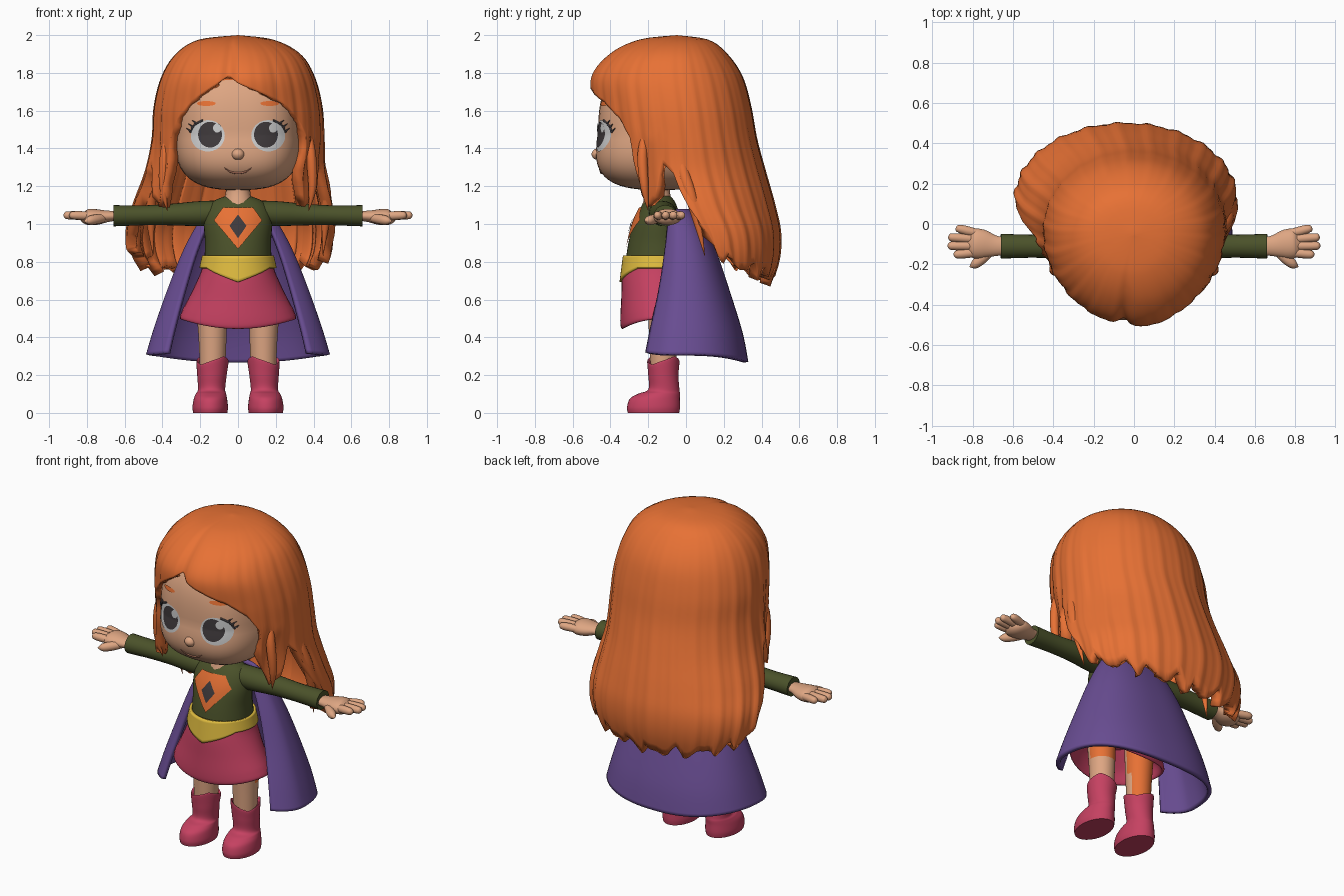
import bpy, bmesh, math
from mathutils import Vector

cube = bpy.data.objects.get("Cube")
if cube:
    bpy.data.objects.remove(cube)


def material(name, *rgb):
    m = bpy.data.materials.new(name)
    m.use_nodes = True
    m.diffuse_color = (*rgb, 1)
    m.node_tree.nodes["Principled BSDF"].inputs["Base Color"].default_value = (*rgb, 1)
    return m


ORANGE = material("hair_orange", .82, .17, .036)
SKIN = material("skin", .73, .38, .225)
OLIVE = material("olive_cloth", .07, .084, .023)
PURPLE = material("purple_cloth", .141, .074, .29)
PINK = material("pink_cloth", .56, .053, .12)
YELLOW = material("yellow_belt", .74, .50, .05)
WHITE = material("eye_white", .62, .62, .62)
DARK = material("eye_dark", .05, .042, .045)
LIP = material("lip_brown", .40, .16, .10)


def clamp(v):
    return max(0.0, min(1.0, v))


def sample(rows, t):
    """Smooth spline through rows, t from 0 to 1."""
    n = len(rows) - 1
    i = min(int(t * n), n - 1)
    f = t * n - i
    p = [rows[max(0, min(n, i + k))] for k in (-1, 0, 1, 2)]
    return [b + .5 * f * (c - a + f * (2 * a - 5 * b + 4 * c - d + f * (3 * (b - c) + d - a)))
            for a, b, c, d in zip(*p)]


def find_t(rows, z):
    lo, hi = 0.0, 1.0
    for _ in range(24):
        mid = (lo + hi) / 2
        lo, hi = (mid, hi) if sample(rows, mid)[0] > z else (lo, mid)
    return lo


def grid(name, f, nu, nv, mat, closed=True, caps=False, thick=0, mirror=False):
    """Surface from f(around, down)."""
    bm = bmesh.new()
    cols = nu if closed else nu + 1
    v = [[bm.verts.new(f(i / nu, j / nv)) for i in range(cols)] for j in range(nv + 1)]
    for j in range(nv):
        for i in range(nu):
            k = (i + 1) % cols
            bm.faces.new((v[j][i], v[j + 1][i], v[j + 1][k], v[j][k]))
    if caps:
        bm.faces.new(v[0])
        bm.faces.new(v[-1][::-1])
    bmesh.ops.remove_doubles(bm, verts=bm.verts, dist=1e-4)
    if caps:
        bmesh.ops.recalc_face_normals(bm, faces=bm.faces)
    me = bpy.data.meshes.new(name)
    bm.to_mesh(me)
    bm.free()
    me.materials.append(mat)
    me.polygons.foreach_set("use_smooth", [True] * len(me.polygons))
    me.set_sharp_from_angle(angle=math.radians(50))
    ob = bpy.data.objects.new(name, me)
    bpy.context.scene.collection.objects.link(ob)
    if thick:
        s = ob.modifiers.new("thickness", "SOLIDIFY")
        s.thickness, s.offset = thick, -1
    if mirror:
        ob.modifiers.new("mirror", "MIRROR")
    return ob


def loft(name, rows, mat, warp=lambda z, a: z, nu=40, nv=28, **kw):
    """Upright stack of ellipses: z, centre x, centre y, radius x, radius y."""
    def f(a, b):
        z, cx, cy, rx, ry = sample(rows, b)
        r = a * math.tau
        return cx + rx * math.sin(r), cy - ry * math.cos(r), warp(z, r)
    return grid(name, f, nu, nv, mat, **kw)


def tube(name, pts, mat, flat=1, nu=16, nv=16, **kw):
    """Round limb through points x, y, z, radius; flat squashes its height."""
    def f(a, b):
        p = sample(pts, b)
        d = Vector(sample(pts, min(1, b + .02))[:3]) - Vector(sample(pts, max(0, b - .02))[:3])
        side = d.cross(Vector((0, 1, 0))).normalized()
        up = side.cross(d).normalized()
        r = a * math.tau
        o = (side * math.cos(r) + up * math.sin(r)) * max(p[3], .0005)
        return p[0] + o.x, p[1] + o.y, p[2] + o.z * flat
    return grid(name, f, nu, nv, mat, caps=True, **kw)


def patch(name, outline, surface, lift, mat):
    """Thin painted plate that follows a surface y(x, z)."""
    n = len(outline)
    cx, cz = (sum(p[k] for p in outline) / n for k in (0, 1))

    def f(a, b):
        i, t = int(a * n + 1e-6) % n, (a * n + 1e-6) % 1
        p, q = outline[i], outline[(i + 1) % n]
        x = cx + b * (p[0] + t * (q[0] - p[0]) - cx)
        z = cz + b * (p[1] + t * (q[1] - p[1]) - cz)
        return x, surface(x, z) - lift, z
    return grid(name, f, n * max(1, 40 // n), 6, mat)


def oval(cx, cz, rx, rz):
    return [(cx + rx * math.cos(k * math.tau / 40), cz + rz * math.sin(k * math.tau / 40)) for k in range(40)]


# Head: rounded box with a forward jaw
N, HW, HD, HZ = 2.8, .335, .385, 1.47


def head_mid(z):
    return -.08 - .055 * clamp((HZ - z) / .29)


def head(a, b):
    c = math.cos(b * math.pi)
    z = HZ + c * (.42 if c > 0 else .29)
    k = max(0, 1 - abs(c) ** N) ** (1 / N)
    s, q = math.sin(a * math.tau), math.cos(a * math.tau)
    k /= (abs(s) ** N + abs(q) ** N) ** (1 / N)
    return HW * k * s, head_mid(z) - HD * k * q, z


def face_y(x, z):
    dz = abs(z - HZ) / (.42 if z > HZ else .29)
    return head_mid(z) - HD * max(0, 1 - abs(x / HW) ** N - dz ** N) ** (1 / N)


grid("head", head, 56, 40, SKIN)
tube("neck", [(0, -.15, 1.24, .07), (0, -.15, 1.17, .065), (0, -.15, 1.09, .085)], SKIN)
loft("nose", [(1.402, 0, -.455, .003, .003), (1.394, 0, -.462, .022, .025), (1.37, 0, -.464, .035, .036),
              (1.346, 0, -.462, .025, .026), (1.338, 0, -.458, .003, .003)], SKIN, nu=24, nv=16, caps=True)
tube("smile", [(x, face_y(x, z), z, r) for x, z, r in
               ((-.075, 1.3, .001), (-.04, 1.277, .005), (0, 1.27, .006), (.04, 1.277, .005), (.075, 1.3, .001))],
     LIP, nu=8)

# Eyes, lashes and brows
for s, side in ((1, "left"), (-1, "right")):
    patch(side + "_eye_white", oval(s * .16, 1.467, .09, .083), face_y, .003, WHITE)
    patch(side + "_pupil", oval(s * .148, 1.473, .063, .068), face_y, .006, DARK)
    patch(side + "_eye_glint", oval(s * .148 + .038, 1.508, .022, .024), face_y, .009, WHITE)
    patch(side + "_brow", oval(s * .168, 1.638, .05, .013), face_y, .005, ORANGE)
    lid = [(s * (.16 + .092 * math.cos(t)), 1.467 + .085 * math.sin(t)) for t in (.25, .55, .85, 1.3)]
    tube(side + "_lash_line", [(x, face_y(x, z), z, .006) for x, z in lid], DARK, nu=8)
    for k, (x, z) in enumerate(lid[:3]):
        x2, z2 = x + s * .024, z + .02
        tube(f"{side}_lash_{k}", [(x, face_y(x, z), z, .007), (x2, face_y(x2, z2) - .008, z2, .001)],
             DARK, nu=8, nv=4)

# Hair: one grooved shell whose hem varies around the head
HAIR = [(2.0, 0, 0, -.05, 0, 0), (1.975, .2, -.01, -.05, .2, .17), (1.9, .33, 0, -.06, .34, .28),
        (1.78, .405, 0, -.06, .435, .36), (1.62, .445, 0, -.04, .45, .385), (1.45, .455, 0, -.02, .45, .395),
        (1.28, .475, -.015, 0, .5, .42), (1.1, .525, -.03, .05, .58, .42), (.95, .55, -.04, .12, .6, .38),
        (.8, .525, -.04, .15, .6, .34), (.62, .42, -.04, .18, .5, .25)]
HEM = [(0, 1.785), (10, 1.74), (23, 1.685), (34, 1.635), (44, 1.56), (52, 1.46), (58, 1.28), (64, 1.09),
       (70, 1.14), (76, 1.32), (82, 1.27), (88, 1.0), (94, .83), (110, .76), (140, .72), (181, .69)]


def hair(a, b):
    u = a * 360 - 180
    r = math.radians(u)
    d = abs(u + 9 * clamp(1 - abs(u) / 40))
    for (p, h), (q, g) in zip(HEM, HEM[1:]):
        if p <= d <= q:
            hem = h + (g - h) * (d - p) / (q - p)
    if d > 92:
        hem += .08 * abs((u / 13) % 1 - .5) + .03 * math.sin(u * .31)
    z, w, cx, yc, front, back = sample(HAIR, find_t(HAIR, hem) * b)
    w -= .1 * clamp((80 - abs(u)) / 15) * clamp((1.45 - z) / .35)
    g = 1 + b * (.011 * math.sin(22 * r) + .007 * math.sin(45 * r + 1)) * clamp(d / 60)
    g += clamp(b * 2) * (.02 * math.exp(-((u - 12) / 14) ** 2) - .06 * math.exp(-(d / 6) ** 2))
    depth = front if abs(u) < 90 else back
    return cx + w * g * math.sin(r), yc - depth * g * math.cos(r), z


grid("hair", hair, 180, 40, ORANGE, thick=.06)
tube("front_locks", [(.36, -.2, 1.55, .01), (.385, -.23, 1.38, .026), (.395, -.22, 1.2, .022),
                     (.375, -.2, 1.07, .001)], ORANGE, mirror=True)
tube("side_locks", [(.40, -.04, 1.48, .01), (.435, -.02, 1.3, .03), (.465, .04, 1.1, .03),
                    (.45, .1, .83, .001)], ORANGE, mirror=True)

# Torso and chest shield with a plain dark gem
TORSO = [(1.15, 0, -.14, .06, .055), (1.12, 0, -.14, .13, .08), (1.07, 0, -.145, .168, .105),
         (1.0, 0, -.15, .18, .13), (.9, 0, -.15, .175, .155), (.8, 0, -.15, .178, .17)]
loft("torso", TORSO, OLIVE, caps=True)


def chest_y(x, z):
    _, _, cy, rx, ry = sample(TORSO, find_t(TORSO, z))
    return cy - ry * math.sqrt(max(0, 1 - (x / rx) ** 2))


patch("chest_shield", [(-.08, 1.088), (-.128, 1.02), (0, .868), (.128, 1.02), (.08, 1.088)],
      chest_y, .008, ORANGE)
patch("shield_gem", [(0, 1.05), (-.045, .99), (0, .925), (.045, .99)], chest_y, .014, DARK)

# Skirt with a hem that lifts at the sides
loft("skirt", [(.81, 0, -.15, .178, .17), (.72, 0, -.15, .205, .188), (.6, 0, -.15, .25, .193),
               (.5, 0, -.15, .292, .198), (.455, 0, -.15, .308, .195), (.45, 0, -.15, .29, .18),
               (.52, 0, -.15, .25, .16), (.62, 0, -.15, .15, .1)], PINK,
     warp=lambda z, r: z + .05 * math.sin(r) ** 2 * clamp((.75 - z) / .25), nv=42, caps=True)


# Belt with a point at the front
def belt(a, b):
    u = abs((a * 360 + 180) % 360 - 180)
    drop = b * (.065 + .075 * clamp(1 - u / 55))
    r = a * math.tau
    return (.19 + drop * .23) * math.sin(r), -.15 - (.184 + drop * .13) * math.cos(r), .833 - drop


grid("belt", belt, 72, 8, YELLOW, thick=.02)

# Cape: open at the front, its front edges wrapping inward, fuller behind
CAPE = [(1.08, .15, -.06, .09), (1.0, .215, -.04, .135), (.85, .295, -.03, .195),
        (.65, .375, -.03, .265), (.45, .445, -.04, .34), (.31, .487, -.05, .38)]


def cape(a, b):
    r = math.radians(50 + a * 260)
    z, w, cy, d = sample(CAPE, b)
    s, c = math.sin(r), math.cos(r)
    if c > 0:
        d *= .68
    else:
        k = (abs(s) ** 2.4 + abs(c) ** 2.4) ** (-1 / 2.4)
        s, c = s * k, c * k
    return w * s, cy - d * c, z + .04 * b * b * c ** 3


grid("cape", cape, 60, 28, PURPLE, closed=False, thick=.025)

# Arms and hands
tube("sleeves", [(.06, -.13, 1.06, .07), (.2, -.12, 1.055, .072), (.35, -.11, 1.05, .062),
                 (.5, -.11, 1.046, .057), (.62, -.11, 1.044, .06), (.66, -.11, 1.044, .061)],
     OLIVE, flat=.92, nu=24, mirror=True)
tube("palms", [(.63, -.11, 1.043, .042), (.69, -.108, 1.041, .052), (.75, -.1, 1.037, .072),
               (.8, -.095, 1.038, .07), (.83, -.092, 1.043, .03)], SKIN, flat=.58, nu=24, mirror=True)
for name, tip_x, tip_y in (("little", .885, -.025), ("ring", .922, -.067), ("middle", .925, -.108), ("index", .895, -.15)):
    y = -.095 + (tip_y + .09) * .75
    tube(name + "_fingers", [(.77, y, 1.04, .019), (.82, (y + tip_y) / 2, 1.044, .023), (tip_x - .025, tip_y, 1.046, .021),
                             (tip_x - .007, tip_y, 1.046, .014), (tip_x, tip_y, 1.046, .001)], SKIN, mirror=True)
tube("thumbs", [(.70, -.125, 1.033, .02), (.75, -.17, 1.025, .026), (.79, -.2, 1.018, .022),
                (.815, -.213, 1.014, .001)], SKIN, mirror=True)

# Legs: bare skin, coloured stocking behind
for s, side in ((1, "left"), (-1, "right")):
    leg = loft(side + "_leg", [(.6, s * .14, -.12, .085, .085), (.4, s * .135, -.12, .074, .075),
                               (.2, s * .135, -.12, .066, .066)], SKIN, caps=True)
    leg.data.materials.append(ORANGE)
    for p in leg.data.polygons:
        if p.normal.y > -.2 and p.center.z > .42 or s < 0 and p.normal.y > .25:
            p.material_index = 1

# Boots with a zigzag top and a round toe
loft("boots", [(.26, .135, -.12, .07, .07), (.275, .135, -.12, .085, .085), (.2, .138, -.12, .078, .08),
               (.125, .14, -.117, .072, .082), (.102, .143, -.142, .08, .11), (.075, .146, -.165, .088, .132),
               (.03, .147, -.172, .094, .14), (0, .147, -.172, .09, .136)], PINK,
     warp=lambda z, r: max(0, z + .045 * clamp((z - .2) / .07) * (abs((r * 4 / math.tau + .5) % 2 - 1) - .5)),
     nv=42, caps=True, mirror=True)
